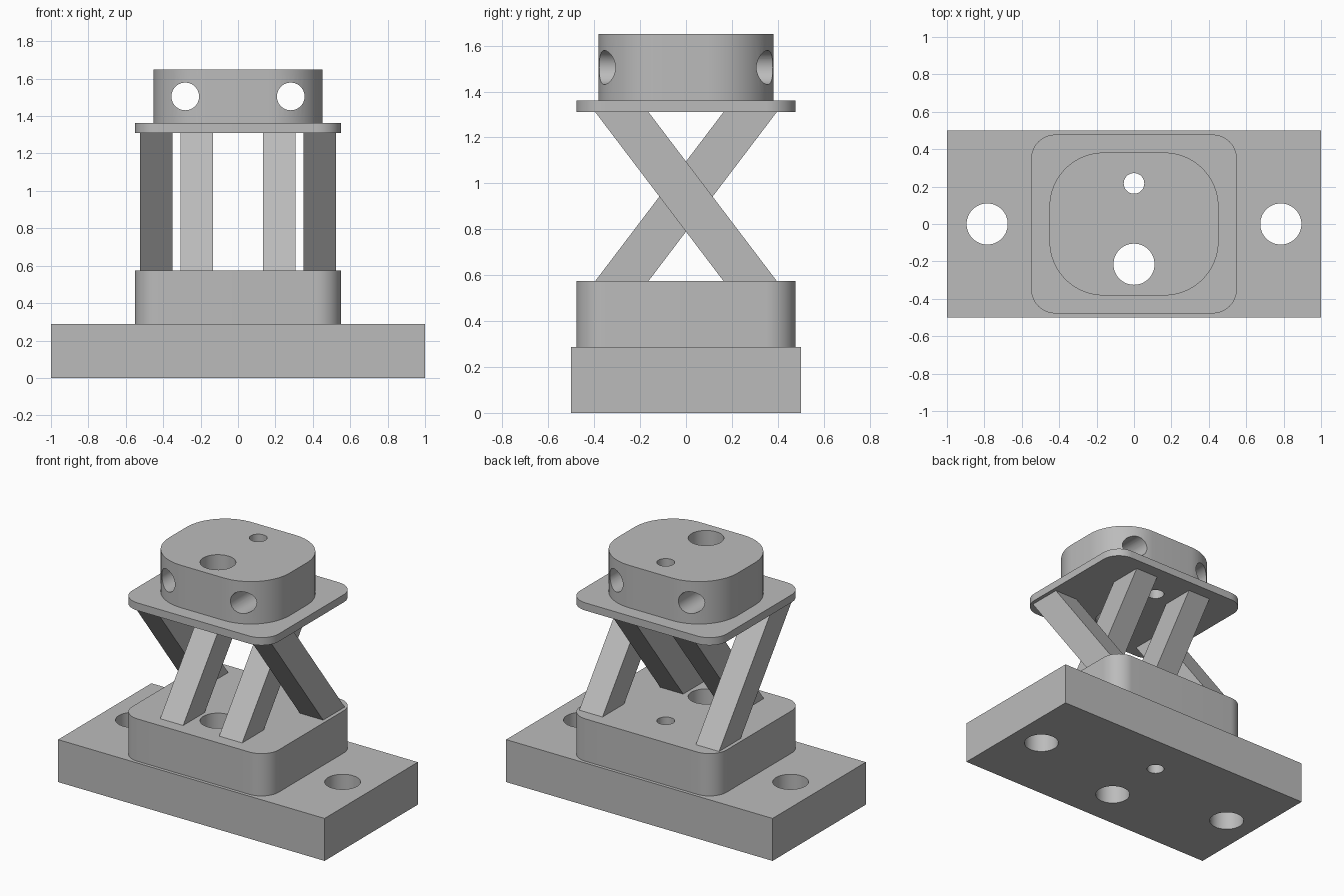
import bpy, bmesh, math
from mathutils import Matrix, Vector

default = bpy.data.objects.get("Cube")
if default:
    bpy.data.objects.remove(default, do_unlink=True)

grey = bpy.data.materials.new("plain grey")
grey.use_nodes = True
COLOUR = (0.5, 0.5, 0.5, 1)
grey.diffuse_color = COLOUR
grey.node_tree.nodes["Principled BSDF"].inputs["Base Color"].default_value = COLOUR


def prism(name, outline, offset):
    """Extrude a closed 3D outline along an offset vector."""
    bm = bmesh.new()
    face = bm.faces.new([bm.verts.new(p) for p in outline])
    ext = bmesh.ops.extrude_face_region(bm, geom=[face])
    moved = [v for v in ext["geom"] if isinstance(v, bmesh.types.BMVert)]
    bmesh.ops.translate(bm, verts=moved, vec=offset)
    bmesh.ops.recalc_face_normals(bm, faces=bm.faces)
    mesh = bpy.data.meshes.new(name)
    bm.to_mesh(mesh)
    bm.free()
    mesh.materials.append(grey)
    obj = bpy.data.objects.new(name, mesh)
    bpy.context.collection.objects.link(obj)
    return obj


def block(name, hx, hy, z0, z1, radius=0, steps=16):
    """Upright block with rounded vertical corners."""
    pts = []
    for i, (sx, sy) in enumerate([(1, 1), (-1, 1), (-1, -1), (1, -1)]):
        for k in range(steps + 1 if radius else 1):
            a = math.pi / 2 * (i + k / steps)
            pts.append((sx * (hx - radius) + radius * math.cos(a),
                        sy * (hy - radius) + radius * math.sin(a), z0))
    return prism(name, pts, (0, 0, z1 - z0))


def drill(obj, holes):
    """Cut round holes, each (centre, radius, axis), through a part."""
    for centre, radius, axis in holes:
        bm = bmesh.new()
        turn = Vector((0, 0, 1)).rotation_difference(Vector(axis)).to_matrix().to_4x4()
        bmesh.ops.create_cone(bm, cap_ends=True, segments=48, radius1=radius,
                              radius2=radius, depth=4,
                              matrix=Matrix.Translation(centre) @ turn)
        mesh = bpy.data.meshes.new("hole_cutter")
        bm.to_mesh(mesh)
        bm.free()
        mesh.materials.append(grey)
        cutter = bpy.data.objects.new("hole_cutter", mesh)
        cutter.hide_render = True
        bpy.context.collection.objects.link(cutter)
        mod = obj.modifiers.new("hole", "BOOLEAN")
        mod.operation = "DIFFERENCE"
        mod.solver = "EXACT"
        mod.object = cutter
        bpy.context.view_layer.objects.active = obj
        bpy.ops.object.modifier_apply(modifier=mod.name)
        bpy.data.objects.remove(cutter, do_unlink=True)


UP, DEPTH = (0, 0, 1), (0, 1, 0)
BASE_TOP, BLOCK_TOP, PLATE_LOW, PLATE_TOP, CAP_TOP = 0.288, 0.575, 1.31, 1.362, 1.65

# Stacked bodies
base = block("base", 1, 0.5, 0, BASE_TOP)
lower = block("lower_block", 0.55, 0.478, BASE_TOP, BLOCK_TOP, 0.13)
plate = block("upper_plate", 0.55, 0.478, PLATE_LOW, PLATE_TOP, 0.13)
cap = block("cap", 0.452, 0.382, PLATE_TOP, CAP_TOP, 0.29)

# Vertical bores through the whole stack, mounting holes and cross holes
bores = [((0, -0.215, 1), 0.11, UP), ((0, 0.217, 1), 0.055, UP)]
mounts = [((s * 0.785, 0, 0), 0.11, UP) for s in (-1, 1)]
cross = [((s * 0.282, 0, 1.505), 0.074, DEPTH) for s in (-1, 1)]
drill(base, bores + mounts)
drill(lower, bores)
drill(plate, bores)
drill(cap, bores + cross)

# Slanted struts: outer pair leans forward, inner pair leans back
struts = []
for side, label in ((-1, "right"), (1, "left")):
    for kind, x0, x1, lean in (("outer", 0.35, 0.525, -1), ("inner", 0.135, 0.308, 1)):
        near, far = 0.163, 0.395
        profile = [(side * x0, -lean * far, BLOCK_TOP), (side * x0, -lean * near, BLOCK_TOP),
                   (side * x0, lean * far, PLATE_LOW), (side * x0, lean * near, PLATE_LOW)]
        struts.append(prism(f"{kind}_strut_{label}", profile, (side * (x1 - x0), 0, 0)))

# Smooth the curved walls, keep edges sharp
bpy.ops.object.select_all(action="DESELECT")
for obj in [base, lower, plate, cap] + struts:
    obj.select_set(True)
bpy.context.view_layer.objects.active = base
bpy.ops.object.shade_smooth_by_angle(angle=math.radians(30))
